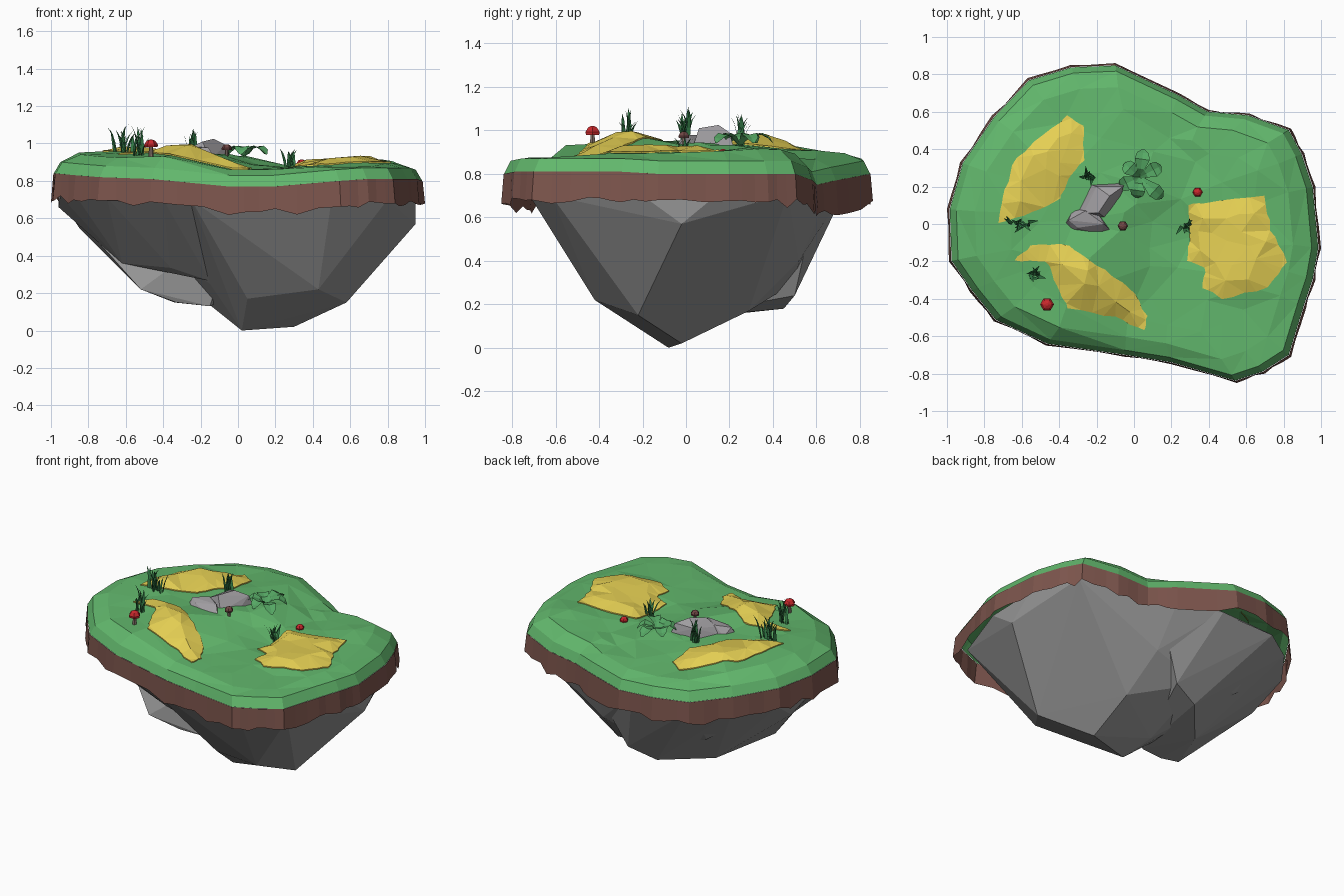
import bpy, bmesh, math, random
from mathutils import Vector
from mathutils.bvhtree import BVHTree
from mathutils.geometry import delaunay_2d_cdt

if "Cube" in bpy.data.objects:
    bpy.data.objects.remove(bpy.data.objects["Cube"])

random.seed(4)


def mat(name, r, g, b):
    m = bpy.data.materials.new(name)
    m.diffuse_color = tuple((c / 255) ** 2.2 for c in (r, g, b)) + (1,)
    m.use_nodes = True
    m.node_tree.nodes["Principled BSDF"].inputs["Base Color"].default_value = m.diffuse_color
    return m


GRASS = mat("grass green", 98, 182, 108)
BLADE = mat("blade green", 54, 122, 72)
LEAF = mat("leaf green", 86, 166, 100)
SOIL = mat("soil brown", 124, 86, 78)
ROCK = mat("rock grey", 148, 148, 148)
STONE = mat("stone grey", 160, 157, 161)
SAND = mat("sand yellow", 228, 206, 84)
RED = mat("cap red", 200, 44, 48)
BROWN = mat("cap brown", 112, 72, 70)
STEM = mat("stem brown", 130, 112, 104)


def make(name, verts, faces, *mats, fix=True):
    bm = bmesh.new()
    vs = [bm.verts.new(v) for v in verts]
    for f in faces:
        bm.faces.new([vs[i] for i in f])
    bmesh.ops.delete(bm, geom=[v for v in bm.verts if not v.link_faces], context='VERTS')
    if fix:
        bmesh.ops.recalc_face_normals(bm, faces=bm.faces)
    return finish(name, bm, *mats)


def finish(name, bm, *mats):
    me = bpy.data.meshes.new(name)
    bm.to_mesh(me)
    bm.free()
    for m in mats:
        me.materials.append(m)
    ob = bpy.data.objects.new(name, me)
    bpy.context.collection.objects.link(ob)
    return ob


def hull(name, pts, m):
    bm = bmesh.new()
    for p in pts:
        bm.verts.new(p)
    bmesh.ops.convex_hull(bm, input=bm.verts)
    bmesh.ops.delete(bm, geom=[v for v in bm.verts if not v.link_faces], context='VERTS')
    bmesh.ops.recalc_face_normals(bm, faces=bm.faces)
    return finish(name, bm, m)


def union(a, b):
    mod = a.modifiers.new("join", 'BOOLEAN')
    mod.operation, mod.object, mod.solver = 'UNION', b, 'EXACT'
    me = bpy.data.meshes.new_from_object(a.evaluated_get(bpy.context.evaluated_depsgraph_get()))
    a.modifiers.clear()
    a.data = me
    bpy.data.objects.remove(b)


def loop(pts, k):
    """Cut each side of a closed outline into k pieces."""
    return [p.lerp(pts[(i + 1) % len(pts)], j / k) for i, p in enumerate(pts) for j in range(k)]


def fill(pts, n, rings=()):
    """Triangulate the inside of the outline made by the first n points."""
    v, _, f, ov, _, _ = delaunay_2d_cdt([Vector(p[:2]) for p in pts], list(rings), [list(range(n))], 1, 1e-5)
    return [pts[o[0]] if o else Vector((*q, 0.9)) for q, o in zip(v, ov)], f


# Island outline: x, y and height of the grass edge
EDGE = [Vector(p) for p in [
    (1, -.13, .80), (.97, .2, .80), (.91, .38, .80), (.84, .51, .80), (.62, .59, .77), (.40, .61, .75),
    (.24, .70, .77), (-.10, .86, .80), (-.34, .85, .81), (-.57, .78, .81), (-.76, .58, .82), (-.93, .33, .83),
    (-1, .08, .84), (-.99, -.2, .84), (-.88, -.36, .83), (-.75, -.52, .82), (-.47, -.65, .81), (-.05, -.71, .77),
    (.2, -.75, .77), (.55, -.85, .80), (.7, -.80, .81), (.84, -.71, .81), (.92, -.45, .81), (.97, -.3, .81)]]
# Ground heights to blend between
HILLS = [(-.6, 0, .95), (-.35, -.25, .97), (-.46, -.43, .94), (-.1, .1, .94), (.05, .25, .93), (.34, .17, .87),
         (.27, -.02, .86), (.05, -.55, .86), (.65, -.1, .91), (.75, .35, .92), (.55, -.6, .88), (-.35, .6, .90),
         (-.75, .1, .96), (.2, .5, .87), (-.3, .76, .90), (-.6, -.42, .93), (-.5, .33, .95), (.82, -.2, .90)]


def height(x, y):
    w = [(1 / ((x - a) ** 2 + (y - b) ** 2 + .004) ** 1.5, c) for a, b, c in HILLS]
    return sum(k * c for k, c in w) / sum(k for k, _ in w)


# Grass cap: rounded rim, then loosely scattered points
n = len(EDGE)
pts = [Vector((p.x * .985, p.y * .985, p.z)) for p in EDGE]
pts += [Vector((p.x * .95, p.y * .95, p.z + .06)) for p in EDGE]
pts += [Vector((p.x * .85, p.y * .85, height(p.x * .85, p.y * .85) - .006)) for p in EDGE]
for t, step in ((.69, 1), (.5, 2), (.3, 3), (.12, 5)):
    for p in EDGE[::step]:
        x, y = (c * t + random.uniform(-.04, .04) for c in p[:2])
        pts.append(Vector((x, y, height(x, y) + random.uniform(-.01, .01))))
rim = [(k * n + i, k * n + (i + 1) % n) for k in (1, 2) for i in range(n)]
gv, gf = fill(pts, n, rim)
make("grass_cap", gv, gf, GRASS)
tree = BVHTree.FromPolygons(gv, gf)


def ground(x, y):
    hit = tree.ray_cast(Vector((x, y, 3)), Vector((0, 0, -1)))[0]
    return hit.z if hit else .85


# Soil skirt with a ragged lower edge
top = loop(EDGE, 3)
m = len(top)
low = []
for i, p in enumerate(top):
    s = 1 if i % 3 == 0 else random.uniform(.99, 1)
    low.append(Vector((p.x * s, p.y * s, p.z - .135 + random.uniform(-.025, .02))))
top = [Vector((p.x * .987, p.y * .987, p.z)) for p in top]
make("soil_skirt", top + low, [(i, (i + 1) % m, m + (i + 1) % m, m + i) for i in range(m)], SOIL)

# Rock underneath: main lump, a shallower lump at the left and a high one at the front left
main = hull("rock_base", [
    (.95, -.2, .70), (.95, .15, .71), (.83, .47, .71), (.4, .60, .71), (.2, .66, .71), (-.1, .72, .71),
    (-.5, .70, .71), (-.88, .3, .72), (-.6, 0, .72), (-.25, -.66, .70), (.1, -.68, .70), (.5, -.72, .70),
    (.8, -.62, .70), (.2, -.66, .64), (.02, -.08, 0), (.3, -.02, .02), (.58, -.22, .15), (.95, -.02, .57),
    (.43, -.42, .22), (.05, -.3, .17), (-.15, -.2, .25), (.3, .29, .17), (.25, .52, .40), (-.1, .5, .30),
    (-.45, .42, .40), (-.05, .1, .08)], ROCK)
back = hull("rock_back", [
    (-.52, -.2, .22), (-.33, -.14, .15), (-.15, -.1, .13), (-.34, .17, .15), (-.1, .45, .18), (.08, .5, .24),
    (-.62, .05, .36), (-.85, .1, .55), (-.9, .32, .70), (-.73, .55, .71), (-.5, .71, .70), (-.1, .72, .70),
    (.3, .6, .69), (-.95, .02, .70), (0, 0, .6)], ROCK)
left = hull("rock_left", [
    (-.96, .05, .735), (-.96, .0, .66), (-.95, -.18, .72), (-.86, -.35, .71), (-.70, -.53, .71), (-.4, -.64, .70),
    (0, -.67, .70), (-.62, -.14, .36), (-.36, -.24, .335), (-.15, -.21, .265), (-.53, -.3, .53), (0, .1, .6),
    (-.5, .2, .6)], ROCK)
union(main, back)
union(main, left)

# Sand patches lying on the grass
PATCHES = {
    "left": [(-.72, .01), (-.70, .14), (-.65, .32), (-.53, .44), (-.36, .58), (-.27, .52), (-.27, .34),
             (-.35, .24), (-.4, .13), (-.55, .06)],
    "front": [(-.64, -.2), (-.55, -.11), (-.35, -.11), (-.2, -.22), (-.02, -.34), (.07, -.49), (.06, -.57),
              (-.1, -.5), (-.35, -.45), (-.41, -.33), (-.47, -.2)],
    "right": [(.29, .1), (.36, .11), (.7, .15), (.73, -.03), (.82, -.2), (.72, -.34), (.47, -.4), (.37, -.34),
              (.38, -.23), (.28, -.2), (.3, -.05)]}
for name, ring in PATCHES.items():
    line = loop([Vector(p) for p in ring], 4)
    line = [p + Vector((random.uniform(-.006, .006), random.uniform(-.006, .006))) for p in line]
    k = len(line)
    xs, ys = [p.x for p in line], [p.y for p in line]
    inner = []
    while len(inner) < 20:
        q = Vector((random.uniform(min(xs), max(xs)), random.uniform(min(ys), max(ys))))
        if all((q - o).length > .07 for o in inner) and min((q - o).length for o in line) > .05:
            inner.append(q)
    pts = [Vector((p.x, p.y, ground(*p) + .007)) for p in line]
    pts += [Vector((p.x, p.y, ground(*p) + random.uniform(.026, .036))) for p in inner]
    v, f = fill(pts, k)
    base = len(v)
    v = v + pts[:k] + [Vector((p.x, p.y, p.z - .015)) for p in pts[:k]]
    f = f + [(base + i, base + (i + 1) % k, base + k + (i + 1) % k, base + k + i) for i in range(k)]
    make("sand_patch_" + name, v, f, SAND)

# Stones in the middle
slab = hull("stone", [(-.23, .21, .92), (-.04, .22, .92), (-.08, .13, .92), (-.15, .03, .92), (-.31, .05, .92),
                      (-.2, .2, .99), (-.06, .2, .99), (-.13, .15, 1.025), (-.19, .06, 1.01), (-.27, .06, .97)], STONE)
small = hull("stone_small", [(-.37, .0, .92), (-.33, .07, .92), (-.22, .10, .92), (-.12, -.04, .92), (-.18, -.06, .92),
                             (-.33, -.04, .92), (-.35, .02, .97), (-.26, .07, .98), (-.16, 0, .98), (-.3, -.02, .96)], STONE)
union(slab, small)


def ribbon(base, angle, path, fold=0):
    """Leaf or blade from (distance, height, half width) steps, folded along its middle."""
    d = Vector((math.cos(angle), math.sin(angle), 0))
    s = Vector((-d.y, d.x, 0))
    v = []
    for r, z, w in path:
        c = base + d * r + Vector((0, 0, z))
        v += [c + s * w, c - Vector((0, 0, fold * w)), c - s * w]
    f = [(3 * i + j, 3 * i + j + 1, 3 * i + j + 4, 3 * i + j + 3) for i in range(len(path) - 1) for j in (0, 1)]
    return v, f


def ribbons(name, items, m):
    v, f = [], []
    for a, b in items:
        f += [tuple(i + len(v) for i in q) for q in b]
        v += a
    make(name, v, f, m, fix=False)


# Broad-leaved plant
bx, by = .03, .25
root = Vector((bx, by, ground(bx, by)))
ribbons("leafy_plant", [
    ribbon(root, math.radians(a), [(0, 0, .008), (.3 * l, .045, .022), (.65 * l, .06, .04), (.88 * l, .04, .032), (l, .015, .008)], .2)
    for a, l in ((28, .13), (82, .15), (138, .11), (205, .12), (262, .11), (318, .165))], LEAF)

# Grass tufts
for i, (x, y, tall, count, spread) in enumerate([(-.61, 0, .15, 15, .055), (-.53, -.27, .165, 10, .03),
                                                 (-.24, .25, .15, 12, .03), (.27, -.02, .11, 9, .03)]):
    blades = []
    for j in range(count):
        px, py = x + random.uniform(-spread, spread), y + random.uniform(-spread, spread) * .5
        a = j * 2.4 + random.uniform(-.4, .4)
        h, b = tall * random.uniform(.6, 1.05), random.uniform(.02, .06)
        p = Vector((px, py, ground(px, py) - .005))
        blades.append(ribbon(p, a, [(0, 0, .007), (b * .25, h * .45, .009), (b * .6, h * .8, .006), (b, h, .0005)], .2))
    ribbons("grass_tuft_%d" % (i + 1), blades, BLADE)

# Mushrooms: six-sided stem and cap
for i, (x, y, r, zc, cap) in enumerate([(-.465, -.43, .037, .98, RED), (.34, .17, .027, .885, RED), (-.06, -.01, .028, .965, BROWN)]):
    z0 = ground(x, y) - .01
    prof = [(r * .38, z0), (r * .3, zc), (r * .95, zc), (r, zc + r * .35), (r * .65, zc + r * .9), (r * .2, zc + r * 1.1)]
    v = [(x + a * math.cos(k * math.pi / 3), y + a * math.sin(k * math.pi / 3), z) for a, z in prof for k in range(6)]
    f = [(j * 6 + k, j * 6 + (k + 1) % 6, j * 6 + 6 + (k + 1) % 6, j * 6 + 6 + k) for j in range(5) for k in range(6)]
    ob = make("mushroom_%d" % (i + 1), v, f + [tuple(range(30, 36))], STEM, cap)
    for p in ob.data.polygons:
        p.material_index = int(p.center.z > zc - .001)
